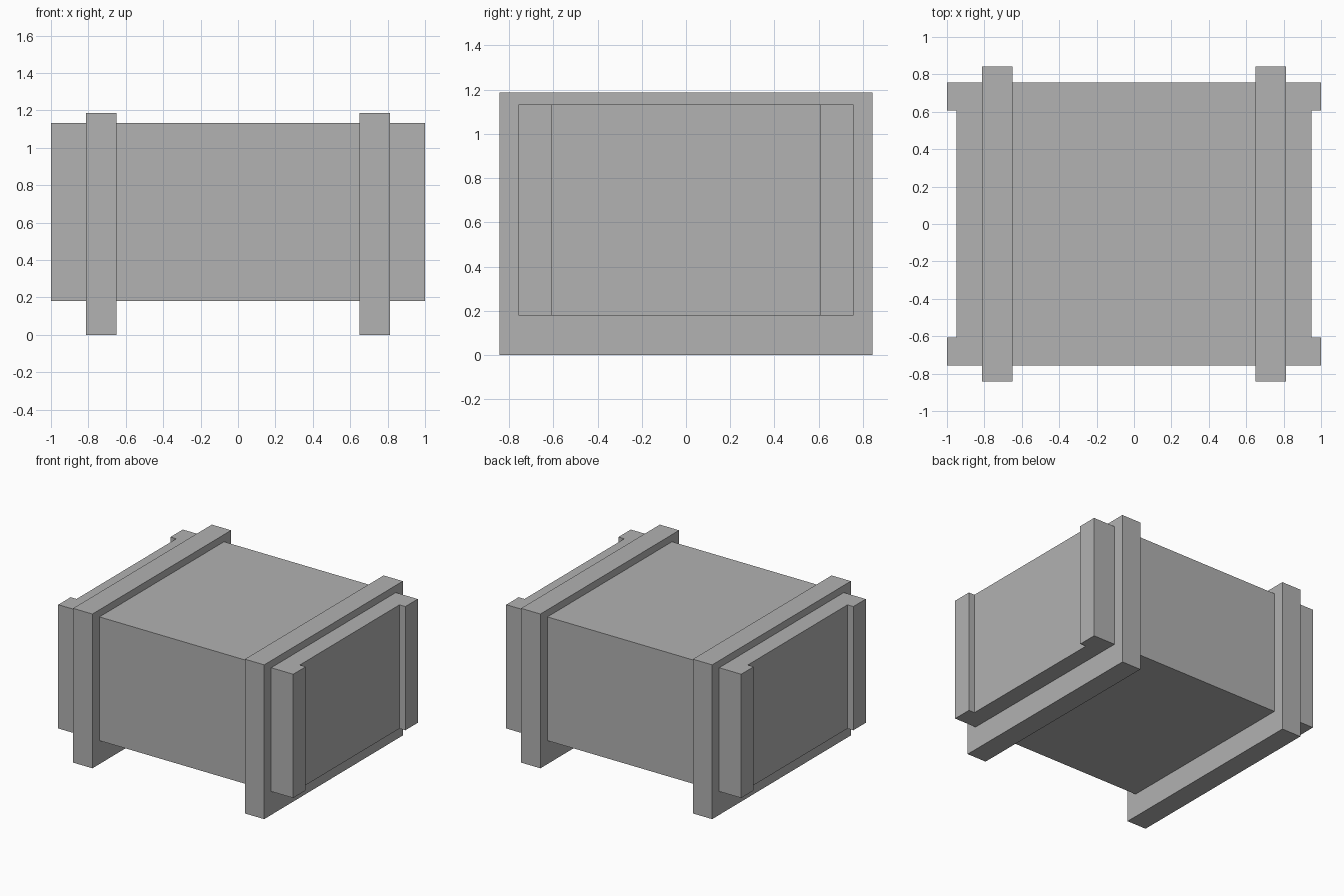
import bpy
import bmesh

cube = bpy.data.objects.get("Cube")
if cube:
    bpy.data.objects.remove(cube, do_unlink=True)

grey = bpy.data.materials.new("plain_grey")
grey.use_nodes = True
colour = (0.445, 0.445, 0.445, 1)
grey.diffuse_color = colour
grey.node_tree.nodes["Principled BSDF"].inputs["Base Color"].default_value = colour


def extrude_outline(name, outline, bottom, top):
    """Extrude a closed xy outline upward into a flat-faced solid."""
    bm = bmesh.new()
    face = bm.faces.new([bm.verts.new((x, y, bottom)) for x, y in outline])
    result = bmesh.ops.extrude_face_region(bm, geom=[face])
    raised = [v for v in result["geom"] if isinstance(v, bmesh.types.BMVert)]
    bmesh.ops.translate(bm, verts=raised, vec=(0, 0, top - bottom))
    bmesh.ops.recalc_face_normals(bm, faces=bm.faces)
    mesh = bpy.data.meshes.new(name)
    bm.to_mesh(mesh)
    bm.free()
    mesh.materials.append(grey)
    obj = bpy.data.objects.new(name, mesh)
    bpy.context.collection.objects.link(obj)
    return obj


# Crate body: upright corner cleats stand proud of both recessed ends
end, cleat_end = 0.95, 1.0
side, cleat_inner = 0.757, 0.606
quarter = [(cleat_end, side), (cleat_end, cleat_inner), (end, cleat_inner)]
right_half = quarter + [(x, -y) for x, y in reversed(quarter)]
outline = right_half + [(-x, y) for x, y in reversed(right_half)]
extrude_outline("crate_body", outline, 0.18, 1.132)

# Two thick bands wrap the crate and serve as its feet
half_width, half_depth = 0.082, 0.843
for label, sign in (("left", 1), ("right", -1)):
    band = extrude_outline(
        label + "_band",
        [(-half_width, -half_depth), (half_width, -half_depth),
         (half_width, half_depth), (-half_width, half_depth)],
        0, 1.187)
    band.location.x = sign * 0.731
